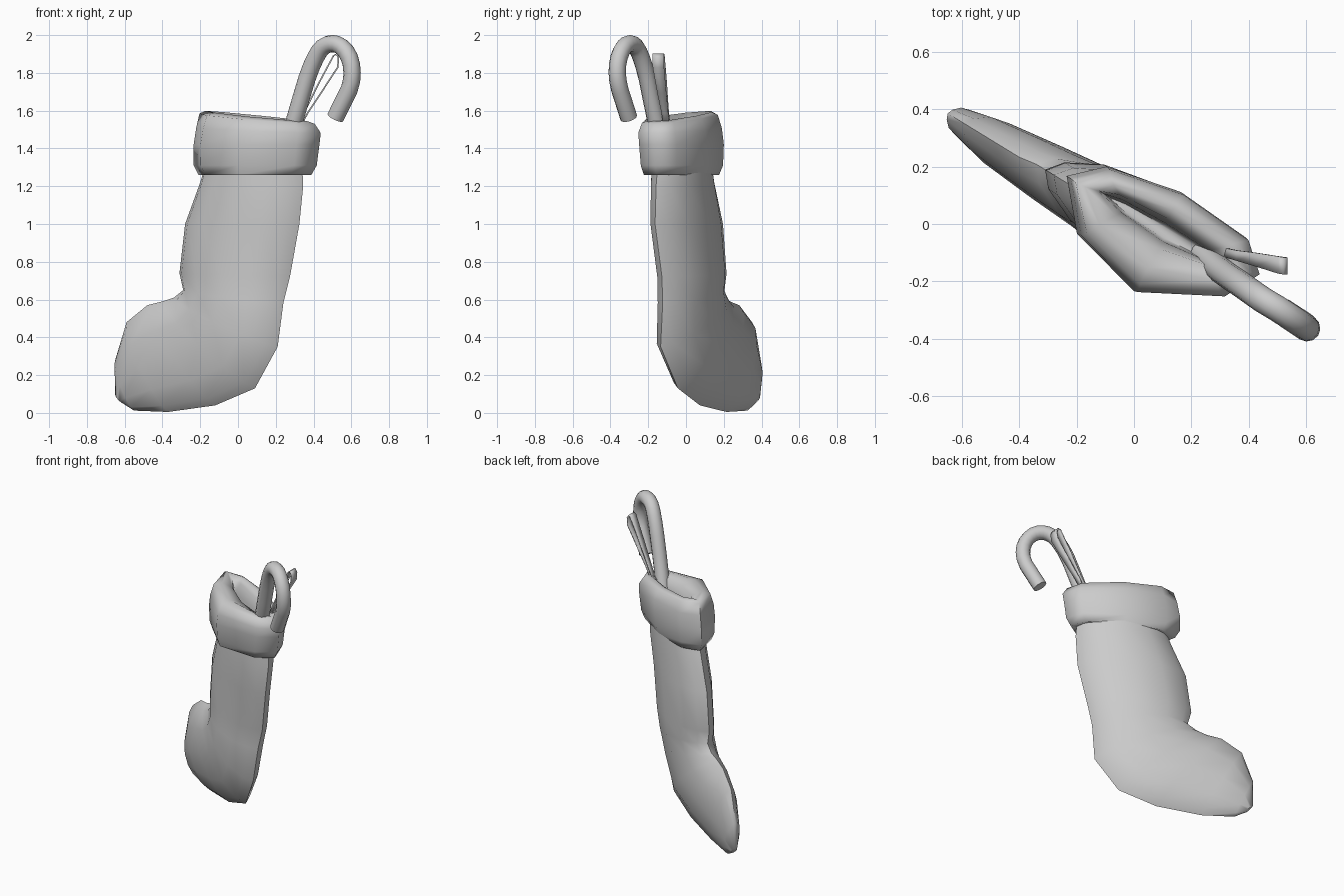
import bpy, bmesh, math
from mathutils import Vector

if "Cube" in bpy.data.objects:
    bpy.data.objects.remove(bpy.data.objects["Cube"])

# The whole stocking lies in an upright plane turned about z
U = Vector((0.853, -0.522, 0))   # along the stocking, toe to heel
N = Vector((0.522, 0.853, 0))    # through its thickness
Z = Vector((0, 0, 1))


def loft(name, rings, closed=True, cap=True, angle=60):
    """Skin a list of equal-length point rings."""
    bm = bmesh.new()
    vs = [[bm.verts.new(p) for p in r] for r in rings]
    n = len(rings[0])
    for a, b in zip(vs, vs[1:]):
        for i in range(n if closed else n - 1):
            j = (i + 1) % n
            bm.faces.new((a[i], a[j], b[j], b[i]))
    if cap:
        bm.faces.new(vs[0])
        bm.faces.new(vs[-1])
    bmesh.ops.recalc_face_normals(bm, faces=bm.faces)
    me = bpy.data.meshes.new(name)
    bm.to_mesh(me)
    bm.free()
    ob = bpy.data.objects.new(name, me)
    bpy.context.collection.objects.link(ob)
    bpy.ops.object.select_all(action='DESELECT')
    bpy.context.view_layer.objects.active = ob
    ob.select_set(True)
    bpy.ops.object.shade_smooth_by_angle(angle=math.radians(angle))
    return ob


def on_plane(x, z, n):
    """Point with front-view position (x, z), moved n through the thickness."""
    return U * ((x - N.x * n) / U.x) + N * n + Z * z


# Sock: front edge (x, z, n), back edge (x, z, n), half thickness
sections = [
    (-.17, 1.32, 0, .340, 1.32, .050, .135), (-.20, 1.22, 0, .345, 1.20, .045, .138),
    (-.28, 1.00, 0, .325, 1.00, .030, .140), (-.31, .74, 0, .275, .72, .035, .138),
    (-.29, .65, 0, .240, .58, .020, .138), (-.34, .61, 0, .210, .35, -.005, .130),
    (-.40, .59, -.01, .090, .13, .01, .120), (-.48, .57, -.01, -.120, .04, 0, .105),
    (-.59, .48, -.01, -.370, .005, -.01, .082), (-.65, .28, -.01, -.550, .012, -.01, .050),
    (-.65, .10, -.01, -.610, .05, -.01, .018),
]
rings = []
for xl, zl, nl, xr, zr, nr, b in sections:
    L, R = on_plane(xl, zl, nl), on_plane(xr, zr, nr)
    mid, half = (L + R) / 2, (R - L) / 2
    ring = []
    for i in range(12):
        t = 2 * math.pi * i / 12
        s = math.sin(t)
        ring.append(mid + half * math.cos(t) + N * b * math.copysign(abs(s) ** 1.35, s))
    rings.append(ring)
loft("sock", rings)

# Cuff: one uneven octagon scaled into a rolled band with a narrow mouth
octagon = [(-.29, .02), (-.154, -.13), (.12, -.196), (.39, -.05),
           (.454, .079), (.358, .16), (.079, .177), (-.189, .118)]
# u scale, n scale, u shift, n shift, z, tilt of the ring
levels = [
    (.70, .60, 0, 0, 1.275, 0), (.90, .88, -.005, 0, 1.26, 0),
    (.98, .97, -.005, 0, 1.31, 0), (1.0, 1.02, .002, 0, 1.42, 0),
    (.99, 1.0, .015, 0, 1.50, -.04), (.92, .86, .01, 0, 1.565, -.08),
    (.82, .58, .008, .01, 1.58, -.09), (.70, .28, .01, .028, 1.55, -.09),
    (.64, .16, .01, .032, 1.47, -.05), (.58, .10, .01, .032, 1.36, 0),
]
rings = []
for su, sn, du, dn, z, tilt in levels:
    ring = []
    for u, n in octagon:
        u2 = .09 + (u - .09) * su + du
        ring.append(U * u2 + N * (n * sn + dn) + Z * (z + tilt * u2))
    rings.append(ring)
loft("cuff", rings, angle=85)

# Candy cane: round tube along a smoothed hooked path
knots = [Vector(p) for p in [
    (.24, -.105, 1.36), (.30, -.16, 1.55), (.365, -.205, 1.77),
    (.41, -.237, 1.88), (.45, -.265, 1.937), (.50, -.295, 1.955),
    (.55, -.328, 1.937), (.59, -.355, 1.88), (.604, -.364, 1.80),
    (.588, -.35, 1.71), (.515, -.303, 1.563)]]
path = []
for i in range(len(knots) - 1):
    path.append(knots[i])
    if 1 <= i < len(knots) - 2:
        path.append((9 * (knots[i] + knots[i + 1]) - knots[i - 1] - knots[i + 2]) / 16)
path.append(knots[-1])
side = (knots[7] - knots[3]).cross(Z).normalized()
rings = []
for i, p in enumerate(path):
    tan = (path[min(i + 1, len(path) - 1)] - path[max(i - 1, 0)]).normalized()
    a = (side - tan * side.dot(tan)).normalized()
    b = tan.cross(a)
    ts = [2 * math.pi * k / 12 for k in range(12)]
    rings.append([p + .046 * (a * math.cos(t) + b * math.sin(t)) for t in ts])
loft("candy_cane", rings)

# Ribbon loop: thin strip doubled over, x, y, z, half width
strip = [(.28, -.09, 1.46, .014), (.36, -.11, 1.61, .018),
         (.43, -.125, 1.75, .024), (.505, -.143, 1.89, .03),
         (.52, -.146, 1.899, .03), (.532, -.147, 1.88, .03),
         (.528, -.146, 1.83, .03), (.44, -.128, 1.695, .024),
         (.37, -.112, 1.59, .018), (.30, -.095, 1.46, .014)]
ribbon = loft("ribbon_loop", [[(x, y - w, z), (x, y + w, z)] for x, y, z, w in strip],
              closed=False, cap=False)
mod = ribbon.modifiers.new("thickness", 'SOLIDIFY')
mod.thickness = .008
mod.offset = 0
